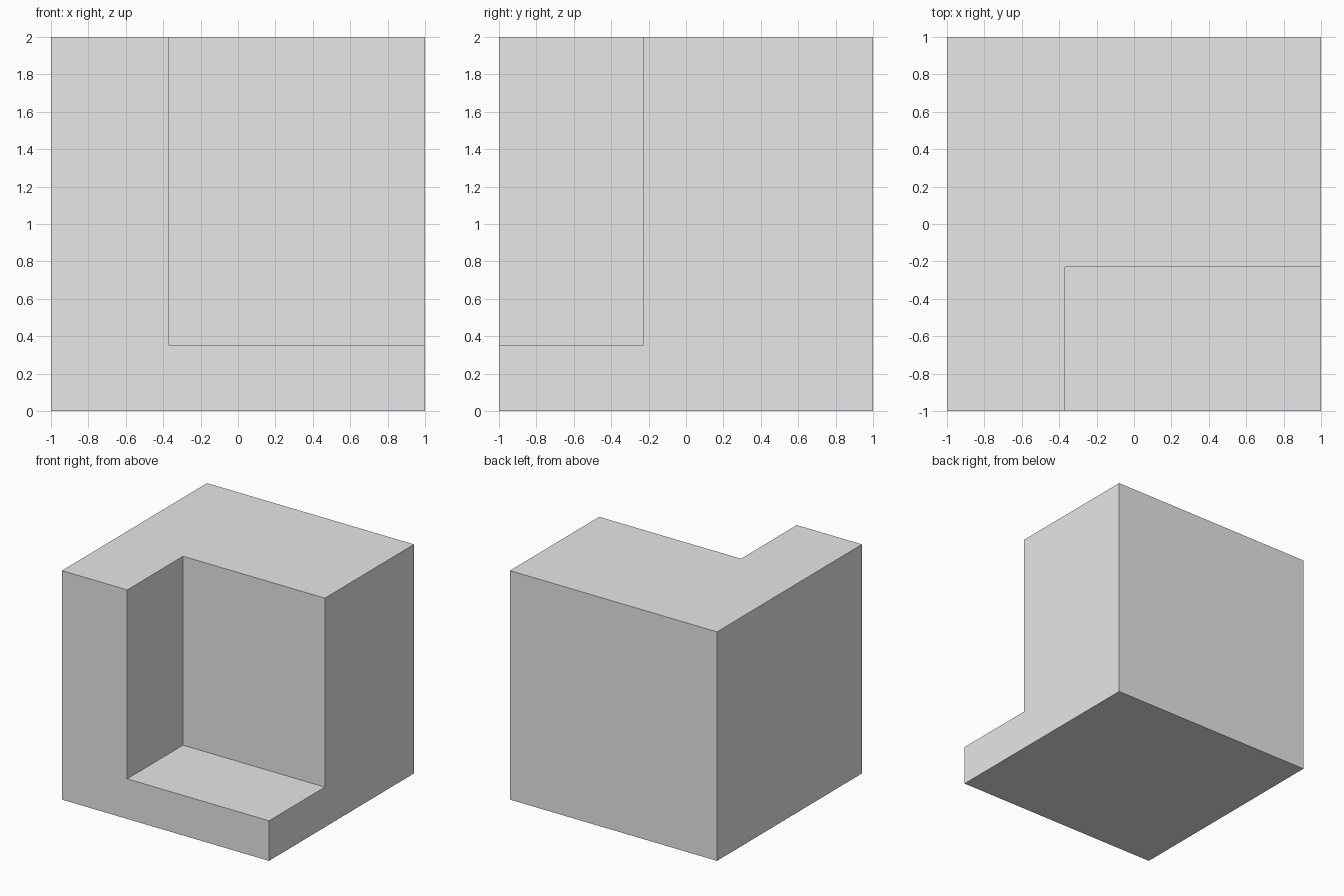
import bpy
import bmesh

# Remove the default cube
if "Cube" in bpy.data.objects:
    bpy.data.objects.remove(bpy.data.objects["Cube"], do_unlink=True)

# Single light grey material
grey = bpy.data.materials.new("light_grey")
grey.use_nodes = True
colour = (0.8, 0.8, 0.8, 1.0)
grey.diffuse_color = colour
grey.node_tree.nodes["Principled BSDF"].inputs["Base Color"].default_value = colour

# Block limits and the inner corner of the notch
LOW, HIGH = -1.0, 1.0
TOP = 2.0
NOTCH_X, NOTCH_Y, NOTCH_Z = -0.37, -0.23, 0.35

bm = bmesh.new()


def face(*points):
    return bm.faces.new([bm.verts.new(p) for p in points])


def wall(outline):
    """Flat side that carries an L-shaped or square outline."""
    return face(*outline)


# Upright walls: back, left-hand end, and the two notched sides
wall([(x, HIGH, z) for x, z in ((LOW, 0), (LOW, TOP), (HIGH, TOP), (HIGH, 0))])
wall([(LOW, y, z) for y, z in ((LOW, 0), (LOW, TOP), (HIGH, TOP), (HIGH, 0))])
wall([(x, LOW, z) for x, z in ((LOW, 0), (HIGH, 0), (HIGH, NOTCH_Z),
                               (NOTCH_X, NOTCH_Z), (NOTCH_X, TOP), (LOW, TOP))])
wall([(HIGH, y, z) for y, z in ((LOW, 0), (HIGH, 0), (HIGH, TOP),
                                (NOTCH_Y, TOP), (NOTCH_Y, NOTCH_Z), (LOW, NOTCH_Z))])

# Underside and L-shaped top
wall([(x, y, 0) for x, y in ((LOW, LOW), (LOW, HIGH), (HIGH, HIGH), (HIGH, LOW))])
wall([(x, y, TOP) for x, y in ((LOW, LOW), (NOTCH_X, LOW), (NOTCH_X, NOTCH_Y),
                               (HIGH, NOTCH_Y), (HIGH, HIGH), (LOW, HIGH))])

# Notch: floor, back and side
wall([(x, y, NOTCH_Z) for x, y in ((NOTCH_X, LOW), (HIGH, LOW),
                                   (HIGH, NOTCH_Y), (NOTCH_X, NOTCH_Y))])
wall([(x, NOTCH_Y, z) for x, z in ((NOTCH_X, NOTCH_Z), (HIGH, NOTCH_Z),
                                   (HIGH, TOP), (NOTCH_X, TOP))])
wall([(NOTCH_X, y, z) for y, z in ((LOW, NOTCH_Z), (NOTCH_Y, NOTCH_Z),
                                   (NOTCH_Y, TOP), (LOW, TOP))])

# Join the sides into one closed solid
bmesh.ops.remove_doubles(bm, verts=bm.verts[:], dist=0.0001)
bmesh.ops.recalc_face_normals(bm, faces=bm.faces[:])

mesh = bpy.data.meshes.new("notched_block")
bm.to_mesh(mesh)
bm.free()
mesh.materials.append(grey)
block = bpy.data.objects.new("notched_block", mesh)
bpy.context.collection.objects.link(block)
